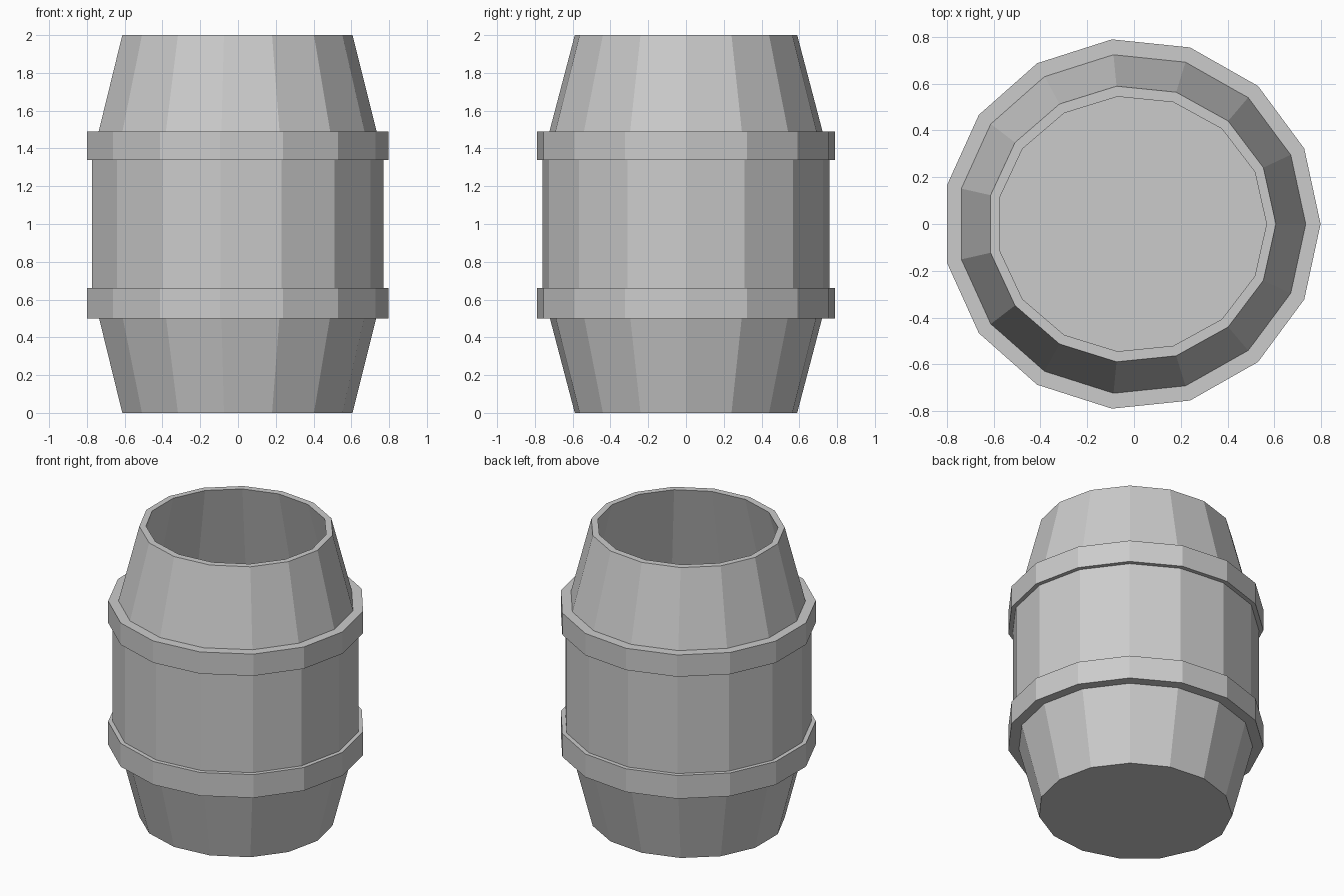
import bpy, math

cube = bpy.data.objects.get("Cube")
if cube:
    bpy.data.objects.remove(cube, do_unlink=True)

SIDES = 15
CENTRE_X = -0.01


def make_material(name, colour):
    mat = bpy.data.materials.new(name)
    mat.use_nodes = True
    mat.diffuse_color = colour
    mat.node_tree.nodes["Principled BSDF"].inputs["Base Color"].default_value = colour
    return mat


def lathe(name, profile, mat, closed=False):
    """Sweep (x radius, y radius, z) rings; closed joins last to first, else both ends are capped."""
    verts, faces = [], []
    for rx, ry, z in profile:
        for i in range(SIDES):
            a = math.tau * i / SIDES
            verts.append((CENTRE_X + rx * math.cos(a), ry * math.sin(a), z))
    n = len(profile)
    for r in range(n if closed else n - 1):
        lo, hi = r * SIDES, (r + 1) % n * SIDES
        for i in range(SIDES):
            j = (i + 1) % SIDES
            faces.append((lo + i, lo + j, hi + j, hi + i))
    if not closed:
        faces.append(tuple(reversed(range(SIDES))))
        faces.append(tuple(range((n - 1) * SIDES, n * SIDES)))
    mesh = bpy.data.meshes.new(name)
    mesh.from_pydata(verts, [], faces)
    mesh.materials.append(mat)
    obj = bpy.data.objects.new(name, mesh)
    bpy.context.collection.objects.link(obj)
    return obj


grey = make_material("plain grey", (0.6, 0.6, 0.6, 1))

# Hollow barrel: up the outside, over the rim, down the inside to the floor
lathe("barrel_body", [
    (0.616, 0.592, 0), (0.779, 0.764, 0.65), (0.779, 0.764, 1.35), (0.616, 0.592, 2),
    (0.576, 0.547, 2), (0.739, 0.724, 1.35), (0.739, 0.724, 0.65), (0.585, 0.556, 0.04),
], grey)

# Two raised hoops around the belly
for name, bottom, top in (("lower_hoop", 0.5, 0.66), ("upper_hoop", 1.34, 1.49)):
    lathe(name, [(0.807, 0.793, bottom), (0.807, 0.793, top),
                 (0.735, 0.72, top), (0.735, 0.72, bottom)], grey, closed=True)
